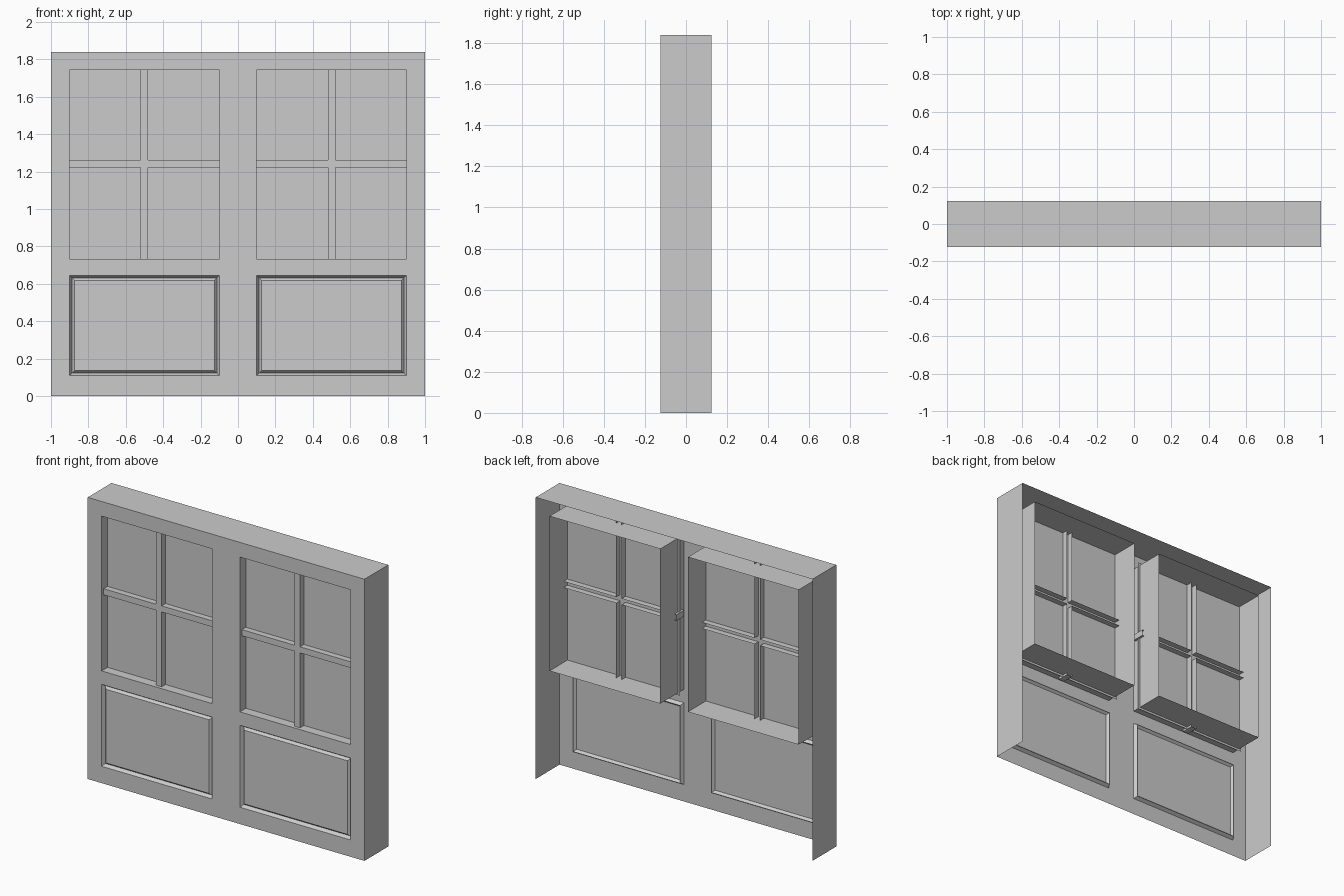
import bpy, bmesh

if "Cube" in bpy.data.objects:
    bpy.data.objects.remove(bpy.data.objects["Cube"])

FRONT, BACK, TOP = -0.123, 0.123, 1.84
GLASS_Y = -0.062
WX = (0.10, 0.90)          # window and panel width span (mirrored)
WZ = (0.733, 1.744)        # window height span
PZ = (0.11, 0.645)         # lower panel height span


def finish(name, bm):
    bmesh.ops.remove_doubles(bm, verts=bm.verts, dist=1e-5)
    me = bpy.data.meshes.new(name)
    bm.to_mesh(me)
    bm.free()
    ob = bpy.data.objects.new(name, me)
    bpy.context.collection.objects.link(ob)
    return ob


def face(bm, pts):
    return bm.faces.new([bm.verts.new(p) for p in pts])


def rect(bm, x0, x1, z0, z1, y):
    return face(bm, [(x0, y, z0), (x1, y, z0), (x1, y, z1), (x0, y, z1)])


def walls(bm, pts, y0, y1, closed=True):
    """Sweep an xz outline from y0 to y1 as open sides."""
    n = len(pts)
    for i in range(n if closed else n - 1):
        a, b = pts[i], pts[(i + 1) % n]
        face(bm, [(a[0], y0, a[1]), (b[0], y0, b[1]),
                  (b[0], y1, b[1]), (a[0], y1, a[1])])


# Front facing with window holes and grooved lower panels
bm = bmesh.new()
xs = [-1, -WX[1], -WX[0], WX[0], WX[1], 1]
zs = [0, PZ[0], PZ[1], WZ[0], WZ[1], TOP]
panels = []
for i in range(5):
    for j in range(5):
        if i in (1, 3) and j == 3:
            continue
        f = rect(bm, xs[i], xs[i + 1], zs[j], zs[j + 1], FRONT)
        if i in (1, 3) and j == 1:
            panels.append(f)
bmesh.ops.remove_doubles(bm, verts=bm.verts, dist=1e-5)
bm.normal_update()
for f in panels:
    for depth in (-0.022, 0.016):
        bmesh.ops.inset_individual(bm, faces=[f], thickness=0.019, depth=depth)
finish("front_facing", bm)

# Outer sides and top, open at the back and bottom
bm = bmesh.new()
walls(bm, [(1, 0), (1, TOP), (-1, TOP), (-1, 0)], FRONT, BACK, closed=False)
finish("outer_casing", bm)

for side, s in (("left", -1), ("right", 1)):
    x0, x1 = sorted((s * WX[0], s * WX[1]))
    z0, z1 = WZ

    # Window reveal running through the full depth
    bm = bmesh.new()
    walls(bm, [(x0, z0), (x0, z1), (x1, z1), (x1, z0)], FRONT, BACK)
    finish(f"{side}_window_reveal", bm)

    # Pane
    bm = bmesh.new()
    e = 0.015
    rect(bm, x0 - e, x1 + e, z0 - e, z1 + e, GLASS_Y)
    finish(f"{side}_pane", bm)

    # Cross-shaped glazing bar, hollow behind
    bm = bmesh.new()
    cx, cz, w = s * 0.5, 1.242, 0.02
    xa, xb, za, zb = x0 - e, x1 + e, z0 - e, z1 + e
    l, r, b, t = cx - w, cx + w, cz - w, cz + w
    cross = [(l, za), (r, za), (r, b), (xb, b), (xb, t), (r, t),
             (r, zb), (l, zb), (l, t), (xa, t), (xa, b), (l, b)]
    face(bm, [(x, -0.102, z) for x, z in cross])
    walls(bm, cross, -0.102, -0.022)
    finish(f"{side}_glazing_bars", bm)
